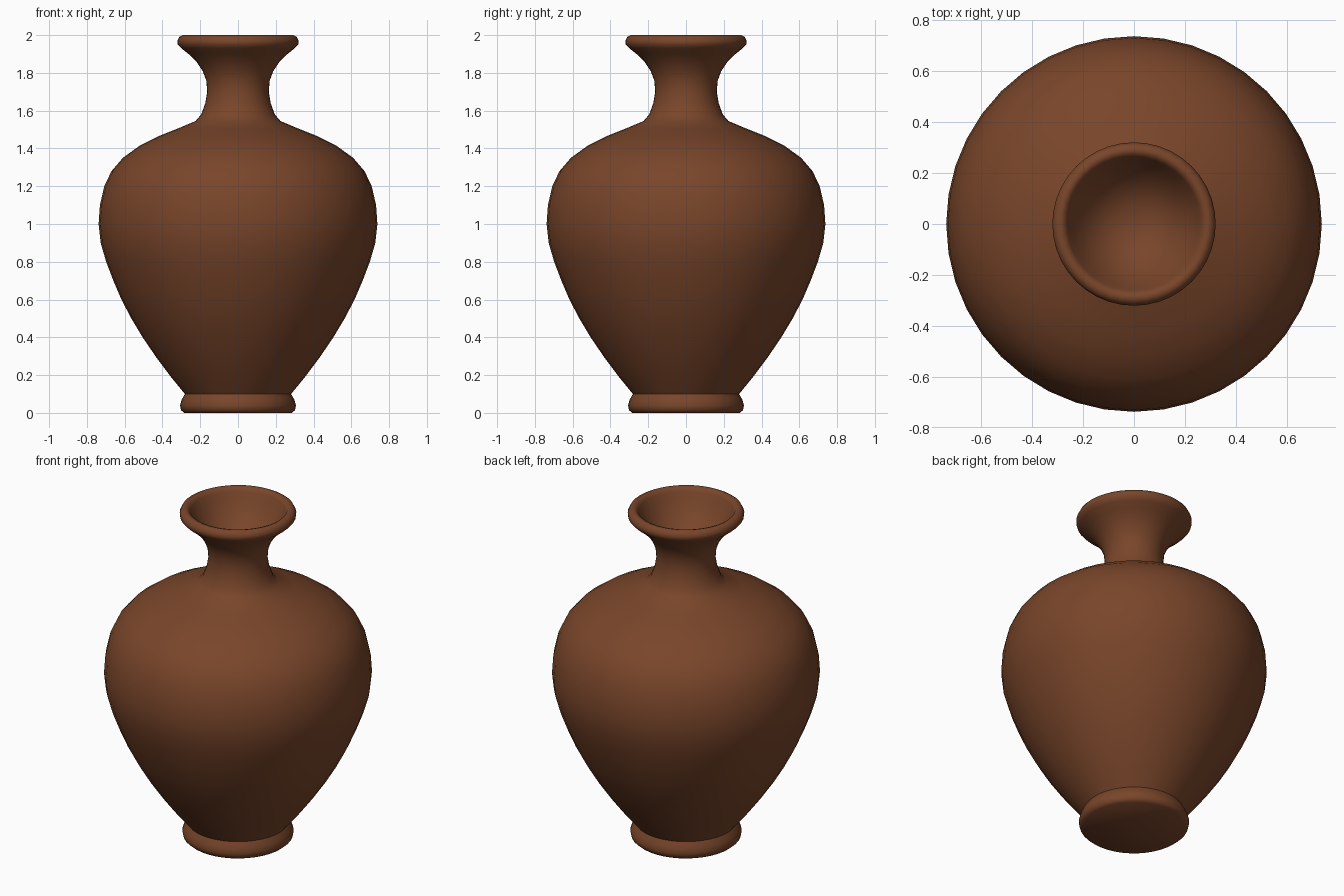
import bpy, bmesh, math

if "Cube" in bpy.data.objects:
    bpy.data.objects.remove(bpy.data.objects["Cube"])

# single terracotta colour
clay = bpy.data.materials.new("brown clay")
clay.diffuse_color = (0.19, 0.060, 0.023, 1)
clay.use_nodes = True
clay.node_tree.nodes["Principled BSDF"].inputs["Base Color"].default_value = clay.diffuse_color

SEGMENTS = 40


def lathe(name, profile):
    """Spin a (radius, height) profile around z; zero radii become poles."""
    bm = bmesh.new()
    verts = [bm.verts.new((r, 0, z)) for r, z in profile]
    edges = [bm.edges.new(pair) for pair in zip(verts, verts[1:])]
    bmesh.ops.spin(bm, geom=verts + edges, cent=(0, 0, 0), axis=(0, 0, 1),
                   angle=math.tau, steps=SEGMENTS, use_duplicate=False)
    bmesh.ops.remove_doubles(bm, verts=bm.verts, dist=0.0005)
    bmesh.ops.recalc_face_normals(bm, faces=bm.faces)
    mesh = bpy.data.meshes.new(name)
    bm.to_mesh(mesh)
    bm.free()
    mesh.materials.append(clay)
    obj = bpy.data.objects.new(name, mesh)
    bpy.context.collection.objects.link(obj)
    bpy.ops.object.select_all(action='DESELECT')
    obj.select_set(True)
    bpy.context.view_layer.objects.active = obj
    bpy.ops.object.shade_smooth_by_angle(angle=math.radians(50))
    return obj


# foot, belly, shoulder, neck, flared lip and the inside of the mouth
foot = [(0, 0.0), (0.285, 0.0), (0.302, 0.015), (0.307, 0.04), (0.298, 0.07), (0.281, 0.10)]
belly = [(0.355, 0.19), (0.43, 0.29), (0.505, 0.40), (0.565, 0.50), (0.617, 0.60),
         (0.66, 0.70), (0.698, 0.80), (0.727, 0.90), (0.738, 1.00), (0.731, 1.10),
         (0.708, 1.20), (0.67, 1.28), (0.61, 1.35), (0.52, 1.415), (0.42, 1.465),
         (0.32, 1.505), (0.225, 1.545)]
neck = [(0.195, 1.58), (0.173, 1.64), (0.163, 1.70), (0.168, 1.76), (0.187, 1.81),
        (0.22, 1.86), (0.262, 1.90), (0.30, 1.93)]
lip = [(0.319, 1.95), (0.321, 1.97), (0.311, 1.99), (0.292, 2.0), (0.273, 1.993), (0.262, 1.975)]
mouth = [(0.245, 1.94), (0.215, 1.89), (0.175, 1.84), (0.125, 1.80), (0.065, 1.775), (0, 1.768)]
lathe("vase", foot + belly + neck + lip + mouth)
